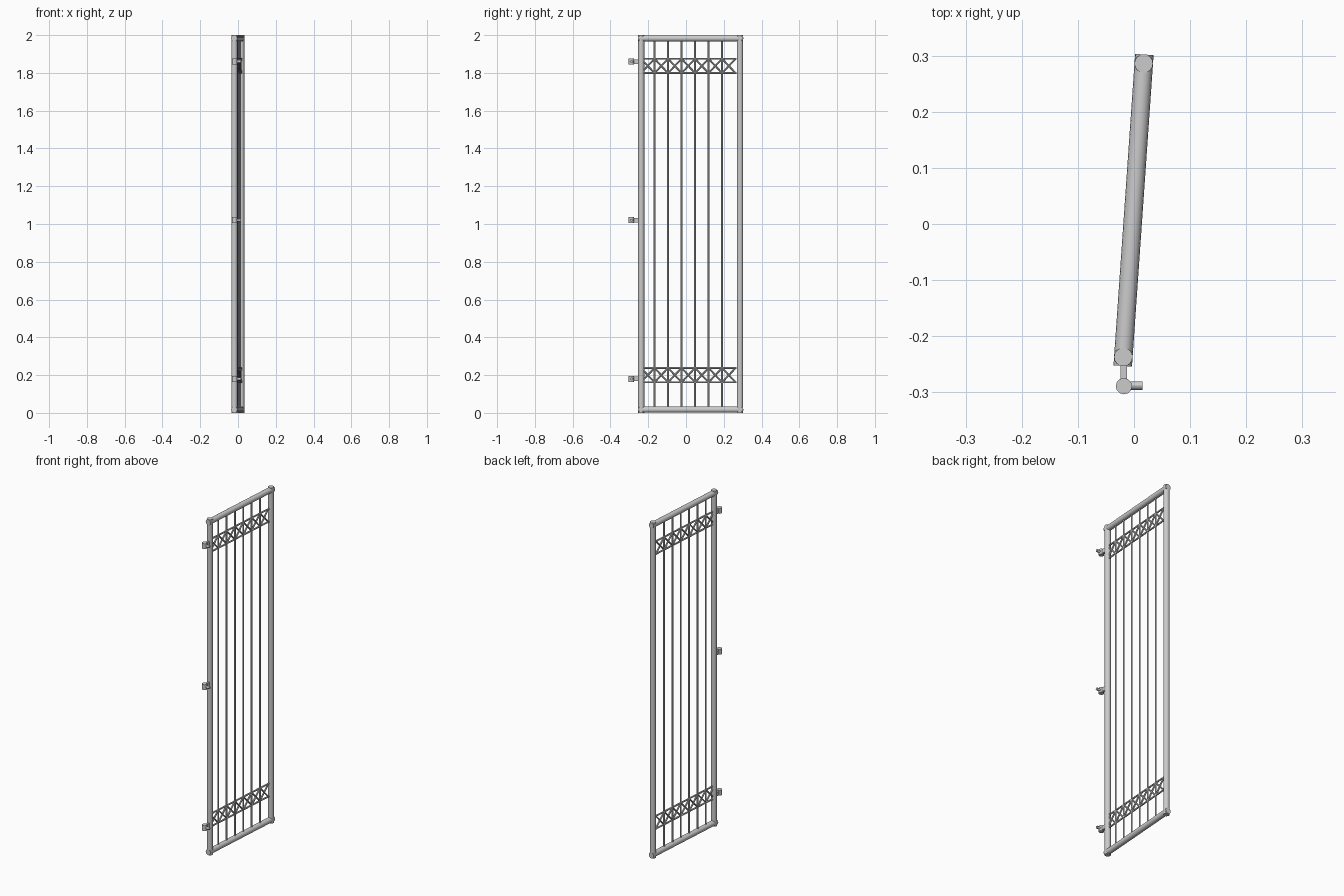
import bpy
from mathutils import Vector

if "Cube" in bpy.data.objects:
    bpy.data.objects.remove(bpy.data.objects["Cube"])

# gate lies in a slightly turned vertical plane: x follows y
def P(y, z):
    return Vector((-0.019 + (y + 0.237) * 0.0695, y, z))

def rod(name, a, b, r, sides=12):
    a, b = Vector(a), Vector(b)
    d = b - a
    bpy.ops.mesh.primitive_cylinder_add(vertices=sides, radius=r, depth=d.length,
                                        location=(a + b) / 2)
    o = bpy.context.object
    o.name = name
    o.rotation_euler = d.to_track_quat('Z', 'Y').to_euler()
    bpy.ops.object.shade_smooth_by_angle()
    return o

def box(name, loc, size):
    bpy.ops.mesh.primitive_cube_add(size=1, location=loc)
    o = bpy.context.object
    o.name = name
    o.scale = size
    return o

YL, YR = -0.237, 0.286
STEP = 0.0715

# frame posts and rails
rod("hinge_post", P(YL, 0), P(YL, 2), 0.0165, 16)
rod("latch_post", P(YR, 0), P(YR, 2), 0.0165, 16)
rod("bottom_rail", P(-0.253, 0.0175), P(0.302, 0.0175), 0.0165, 16)
rod("top_rail", P(-0.253, 1.9825), P(0.302, 1.9825), 0.0165, 16)

# vertical bars
for k in range(1, 7):
    y = YL - 0.001 + k * STEP
    rod("bar", P(y, 0.0175), P(y, 1.9825), 0.005)

# lattice bands: two thin rails with a cross in each cell
for zc in (0.2, 1.837):
    h = 0.038
    for s in (-1, 1):
        rod("band_rail", P(YL, zc + s * h), P(0.267, zc + s * h), 0.005)
    for k in range(7):
        y0 = YL - 0.001 + k * STEP
        y1 = y0 + STEP
        rod("cross_brace", P(y0, zc - h), P(y1, zc + h), 0.005, 8)
        rod("cross_brace", P(y0, zc + h), P(y1, zc - h), 0.005, 8)

# hinges: barrel, arm to the post, side pin block
for z in (0.18, 1.02, 1.86):
    rod("hinge_barrel", (-0.018, -0.289, z - 0.016), (-0.018, -0.289, z + 0.016), 0.0145)
    box("hinge_arm", (-0.0185, -0.263, z), (0.012, 0.05, 0.024))
    rod("hinge_pin", (-0.018, -0.288, z), (0.015, -0.288, z), 0.0075)
